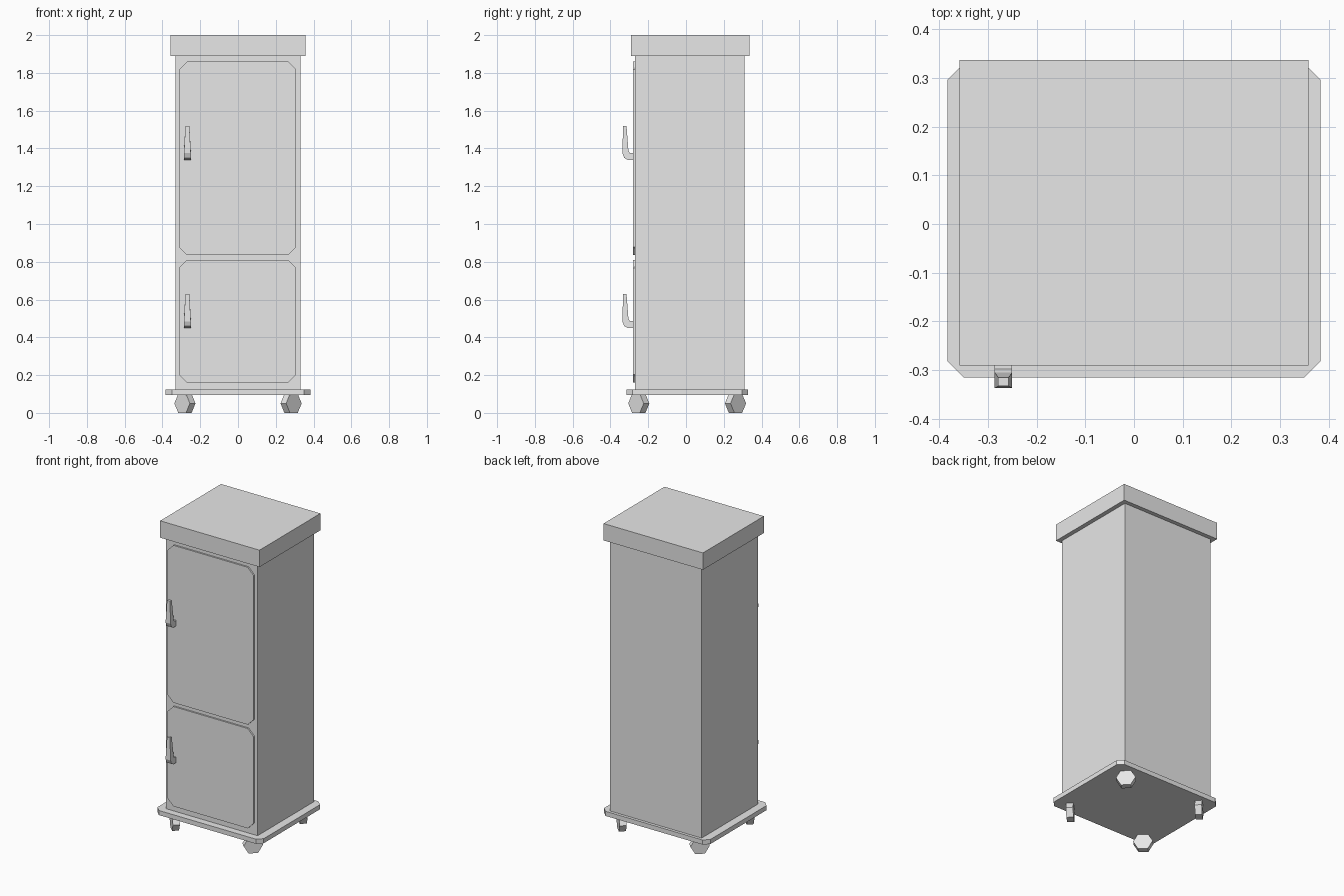
import bpy, bmesh, math
from mathutils import Matrix, Vector

default = bpy.data.objects.get("Cube")
if default:
    bpy.data.objects.remove(default, do_unlink=True)

GREY = (0.8, 0.8, 0.8, 1.0)
metal = bpy.data.materials.new("light_grey_metal")
metal.use_nodes = True
metal.diffuse_color = GREY
for node in metal.node_tree.nodes:
    if node.type == 'BSDF_PRINCIPLED':
        node.inputs["Base Color"].default_value = GREY


def extrude_profile(name, points, direction):
    """Closed prism: 3D outline pushed along a direction."""
    bm = bmesh.new()
    face = bm.faces.new([bm.verts.new(p) for p in points])
    ext = bmesh.ops.extrude_face_region(bm, geom=[face])
    moved = [v for v in ext["geom"] if isinstance(v, bmesh.types.BMVert)]
    bmesh.ops.translate(bm, verts=moved, vec=direction)
    bmesh.ops.recalc_face_normals(bm, faces=bm.faces)
    mesh = bpy.data.meshes.new(name)
    bm.to_mesh(mesh)
    bm.free()
    mesh.materials.append(metal)
    obj = bpy.data.objects.new(name, mesh)
    bpy.context.collection.objects.link(obj)
    return obj


def chamfered_rect(a0, a1, b0, b1, c):
    return [(a0 + c, b0), (a1 - c, b0), (a1, b0 + c), (a1, b1 - c),
            (a1 - c, b1), (a0 + c, b1), (a0, b1 - c), (a0, b0 + c)]


def box(name, x, y0, y1, z0, z1):
    outline = [(-x, y0, z0), (x, y0, z0), (x, y1, z0), (-x, y1, z0)]
    return extrude_profile(name, outline, (0, 0, z1 - z0))


# Cabinet body and overhanging lid
box("cabinet_body", 0.33, -0.27, 0.31, 0.12, 1.9)
box("lid", 0.358, -0.29, 0.337, 1.89, 2.0)

# Base plate with cut corners
plate = chamfered_rect(-0.383, 0.383, -0.315, 0.329, 0.033)
extrude_profile("base_plate", [(x, y, 0.095) for x, y in plate], (0, 0, 0.03))

# Doors, each with an upright tapered handle
HANDLE = [(-0.275, 0), (-0.31, 0), (-0.327, 0.01), (-0.337, 0.035),
          (-0.333, 0.18), (-0.315, 0.18), (-0.305, 0.05), (-0.298, 0.037), (-0.275, 0.037)]
for level, z0, z1, grip in (("lower", 0.16, 0.81, 0.45), ("upper", 0.835, 1.86, 1.34)):
    door = chamfered_rect(-0.312, 0.308, z0, z1, 0.042)
    extrude_profile(level + "_door", [(x, -0.28, z) for x, z in door], (0, 0.02, 0))
    handle = extrude_profile(level + "_handle", [(-0.018, y, z) for y, z in HANDLE], (0.036, 0, 0))
    for v in handle.data.vertices:
        if v.co.z > 0.1:
            v.co.x *= 0.6
    handle.location = (-0.268, 0, grip)

# Hexagonal caster wheels, axles pointing out to the corners
R, THICK = 0.058, 0.042
for side, sx in (("left", 1), ("right", -1)):
    for end, sy, y in (("front", -1, -0.25), ("back", 1, 0.262)):
        hexagon = [(-THICK / 2, R * math.cos(k * math.pi / 3), R * math.sin(k * math.pi / 3))
                   for k in range(6)]
        wheel = extrude_profile(f"{end}_{side}_caster", hexagon, (THICK, 0, 0))
        wheel.data.transform(Matrix.Rotation(math.atan2(sy, sx), 4, 'Z'))
        wheel.location = Vector((sx * 0.281, y, R * math.sin(math.pi / 3)))
